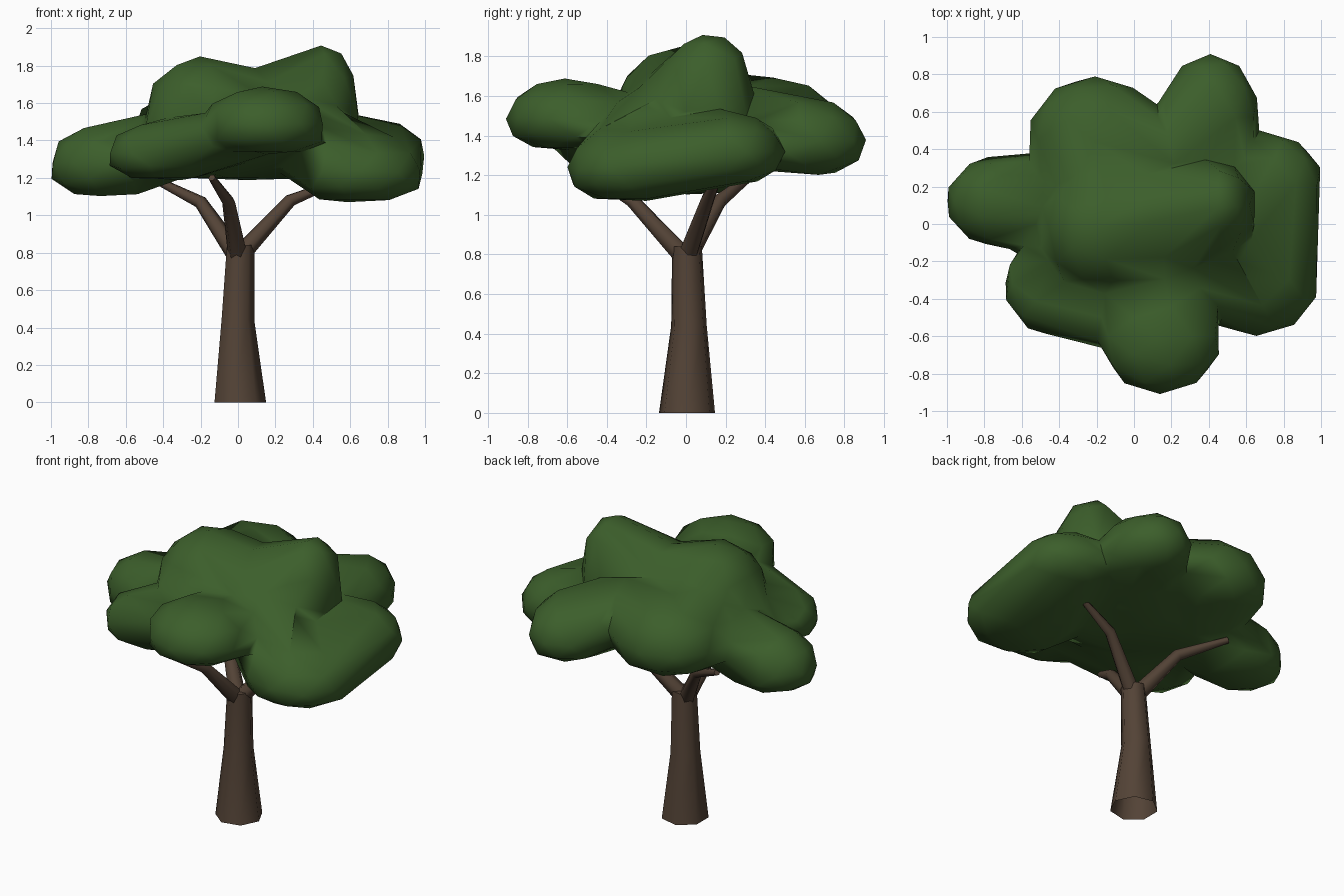
import bpy
import bmesh
import math
from mathutils import Vector, Matrix

cube = bpy.data.objects.get("Cube")
if cube:
    bpy.data.objects.remove(cube, do_unlink=True)


def make_material(name, rgb):
    mat = bpy.data.materials.new(name)
    mat.use_nodes = True
    mat.diffuse_color = (*rgb, 1)
    bsdf = next(n for n in mat.node_tree.nodes if n.type == 'BSDF_PRINCIPLED')
    bsdf.inputs["Base Color"].default_value = (*rgb, 1)
    bsdf.inputs["Roughness"].default_value = 0.9
    return mat


bark = make_material("bark brown", (0.087, 0.056, 0.037))
leaf = make_material("leaf green", (0.045, 0.113, 0.024))


def add_object(name, bm, mat):
    bmesh.ops.recalc_face_normals(bm, faces=bm.faces[:])
    mesh = bpy.data.meshes.new(name)
    bm.to_mesh(mesh)
    bm.free()
    mesh.materials.append(mat)
    obj = bpy.data.objects.new(name, mesh)
    bpy.context.collection.objects.link(obj)
    return obj


def activate(obj):
    bpy.ops.object.select_all(action='DESELECT')
    obj.select_set(True)
    bpy.context.view_layer.objects.active = obj


def tapered_limb(name, rings, sides, upright=False):
    """Skin a tube through (centre, radius) rings, open at the foot."""
    bm = bmesh.new()
    centres = [Vector(c) for c, r in rings]
    last = len(rings) - 1
    loops = []
    for i, (c, r) in enumerate(rings):
        along = centres[min(i + 1, last)] - centres[max(i - 1, 0)]
        turn = Matrix.Identity(3) if upright else along.to_track_quat('Z', 'Y').to_matrix()
        loop = []
        for k in range(sides):
            a = math.tau * k / sides
            loop.append(bm.verts.new(centres[i] + turn @ Vector((r * math.cos(a), r * math.sin(a), 0))))
        loops.append(loop)
    for low, high in zip(loops, loops[1:]):
        for k in range(sides):
            n = (k + 1) % sides
            bm.faces.new((low[k], low[n], high[n], high[k]))
    bm.faces.new(loops[-1])
    obj = add_object(name, bm, bark)
    activate(obj)
    bpy.ops.object.shade_smooth_by_angle(angle=math.radians(62))


# Trunk with a flared foot
tapered_limb("trunk", [((0.005, 0.005, 0), 0.145), ((-0.005, 0.015, 0.44), 0.092),
                       ((0.01, 0.005, 0.84), 0.077)], 7, upright=True)

# Three forked branches, each bent once
branches = {
    "left_rear_branch": [(-0.2, 0.17, 1.07), (-0.46, 0.33, 1.2)],
    "front_branch": [(-0.05, -0.27, 1.07), (-0.14, -0.48, 1.2)],
    "right_branch": [(0.28, 0.11, 1.08), (0.53, 0.16, 1.18)],
}
for name, (bend, tip) in branches.items():
    foot = (bend[0] * 0.08, bend[1] * 0.08, 0.8)
    tapered_limb(name, [(foot, 0.052), (bend, 0.036), (tip, 0.02)], 6)


def lobe_points(centre, half):
    """Points of a lobe with a domed top and a fuller, flatter underside."""
    ball = bmesh.new()
    bmesh.ops.create_icosphere(ball, subdivisions=2, radius=1)
    points = []
    for vert in ball.verts:
        p = vert.co.normalized()
        if p.z < 0:
            flat = math.hypot(p.x, p.y)
            p = p / (flat ** 3 + abs(p.z) ** 3) ** (1 / 3)
        p.z = p.z * (1.12 if p.z > 0 else 0.88) - 0.12
        points.append(Vector(centre) + Vector([a * b * 1.01 for a, b in zip(p, half)]))
    ball.free()
    return points


# Foliage masses: centre and half sizes
core = ((0.05, 0.05, 1.39), (0.58, 0.48, 0.2))
left = ((-0.69, 0.12, 1.3), (0.32, 0.25, 0.2))
rear_left = ((-0.21, 0.45, 1.46), (0.36, 0.34, 0.23))
rear_right = ((0.41, 0.57, 1.4), (0.26, 0.34, 0.2))
right = ((0.7, 0.22, 1.34), (0.31, 0.27, 0.18))
front_right = ((0.65, -0.3, 1.26), (0.34, 0.3, 0.19))
front = ((0.14, -0.6, 1.51), (0.33, 0.31, 0.18))
front_left = ((-0.39, -0.32, 1.35), (0.31, 0.29, 0.16))
top_left = ((-0.2, -0.02, 1.57), (0.3, 0.34, 0.28))
top_right = ((0.39, 0.08, 1.6), (0.26, 0.26, 0.28))
top_right_peak = ((0.45, 0.12, 1.72), (0.17, 0.19, 0.19))

# Shoulders carry each lobe back into the crown
left_shoulder = ((-0.3, 0.12, 1.4), (0.2, 0.25, 0.17))
front_shoulder = ((0.1, -0.25, 1.46), (0.28, 0.2, 0.13))
right_shoulder = ((0.38, 0.02, 1.4), (0.2, 0.24, 0.16))
rear_shoulder = ((0.2, 0.3, 1.47), (0.25, 0.2, 0.18))
crown_front = ((0.15, -0.1, 1.56), (0.25, 0.2, 0.16))
crown_back = ((-0.15, 0.15, 1.56), (0.24, 0.2, 0.16))
crown_dip = ((0.1, 0.06, 1.6), (0.2, 0.22, 0.19))
low_front = ((0.02, -0.48, 1.44), (0.22, 0.22, 0.14))

# Each mass is the convex wrap of the shapes in its group
masses = [
    (core,), (left, left_shoulder), (rear_left, left_shoulder),
    (rear_left, crown_back), (rear_left, rear_shoulder),
    (rear_right, rear_shoulder), (right, front_right), (right, right_shoulder),
    (front_right, right_shoulder), (front_right, crown_front),
    (front, front_shoulder), (front_left, low_front), (front_left, front_shoulder),
    (top_left, crown_front), (top_left, crown_dip), (top_right, crown_front),
    (top_right, top_right_peak, crown_dip),
]
bm = bmesh.new()
for group in masses:
    verts = [bm.verts.new(p) for shape in group for p in lobe_points(*shape)]
    hull = bmesh.ops.convex_hull(bm, input=verts)
    inside = {g for g in hull["geom_interior"] if isinstance(g, bmesh.types.BMVert)}
    bmesh.ops.delete(bm, geom=list(inside), context='VERTS')
canopy = add_object("canopy", bm, leaf)

# Fuse the masses into one faceted crown
activate(canopy)
fuse = canopy.modifiers.new("fuse", 'REMESH')
fuse.mode = 'VOXEL'
fuse.voxel_size = 0.025
soften = canopy.modifiers.new("soften", 'SMOOTH')
soften.factor = 0.5
soften.iterations = 5
facet = canopy.modifiers.new("facet", 'DECIMATE')
facet.ratio = 0.014
for mod in [m.name for m in canopy.modifiers]:
    bpy.ops.object.modifier_apply(modifier=mod)
bpy.ops.object.shade_smooth_by_angle(angle=math.radians(75))
